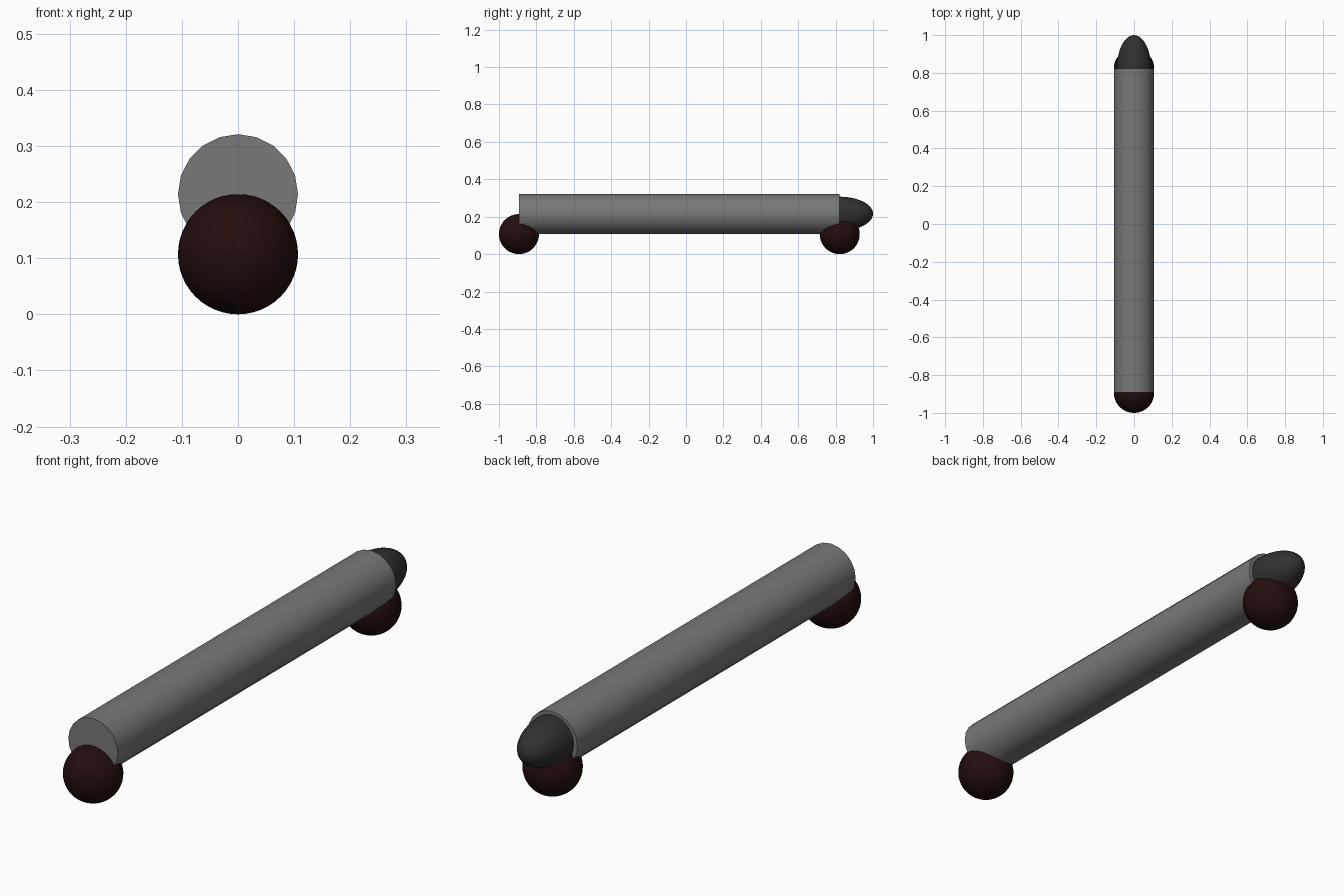
import bpy
import math

if "Cube" in bpy.data.objects:
    bpy.data.objects.remove(bpy.data.objects["Cube"])

R = 0.107                      # tube and ball radius
BACK, FRONT = 0.822, -0.893    # tube ends along y


def material(name, rgb):
    m = bpy.data.materials.new(name)
    m.diffuse_color = (*rgb, 1)
    m.use_nodes = True
    m.node_tree.nodes["Principled BSDF"].inputs["Base Color"].default_value = m.diffuse_color
    return m


grey = material("mid_grey", (0.19, 0.19, 0.19))
charcoal = material("charcoal", (0.03, 0.03, 0.03))
maroon = material("dark_maroon", (0.018, 0.004, 0.004))


def finish(name, mat):
    ob = bpy.context.object
    ob.name = name
    ob.data.materials.append(mat)
    bpy.ops.object.shade_smooth_by_angle(angle=math.radians(35))


def ball(name, loc, scale, mat):
    bpy.ops.mesh.primitive_uv_sphere_add(segments=48, ring_count=24, radius=1, location=loc)
    bpy.context.object.scale = scale
    bpy.ops.object.transform_apply(location=False, rotation=False, scale=True)
    finish(name, mat)


# Long 20-sided tube with a vertex at the top
bpy.ops.mesh.primitive_cylinder_add(vertices=20, radius=R, depth=BACK - FRONT,
                                    location=(0, (BACK + FRONT) / 2, 2 * R),
                                    rotation=(math.pi / 2, 0, 0))
finish("tube", grey)

# Support balls under each end
ball("front_ball", (0, FRONT, R), (R, R, R), maroon)
ball("back_ball", (0, BACK, R), (R, R, R), maroon)

# Stretched nose poking out of the back end
ball("nose", (0, BACK, 2 * R + 0.002), (0.091, 1 - BACK, 0.091), charcoal)
